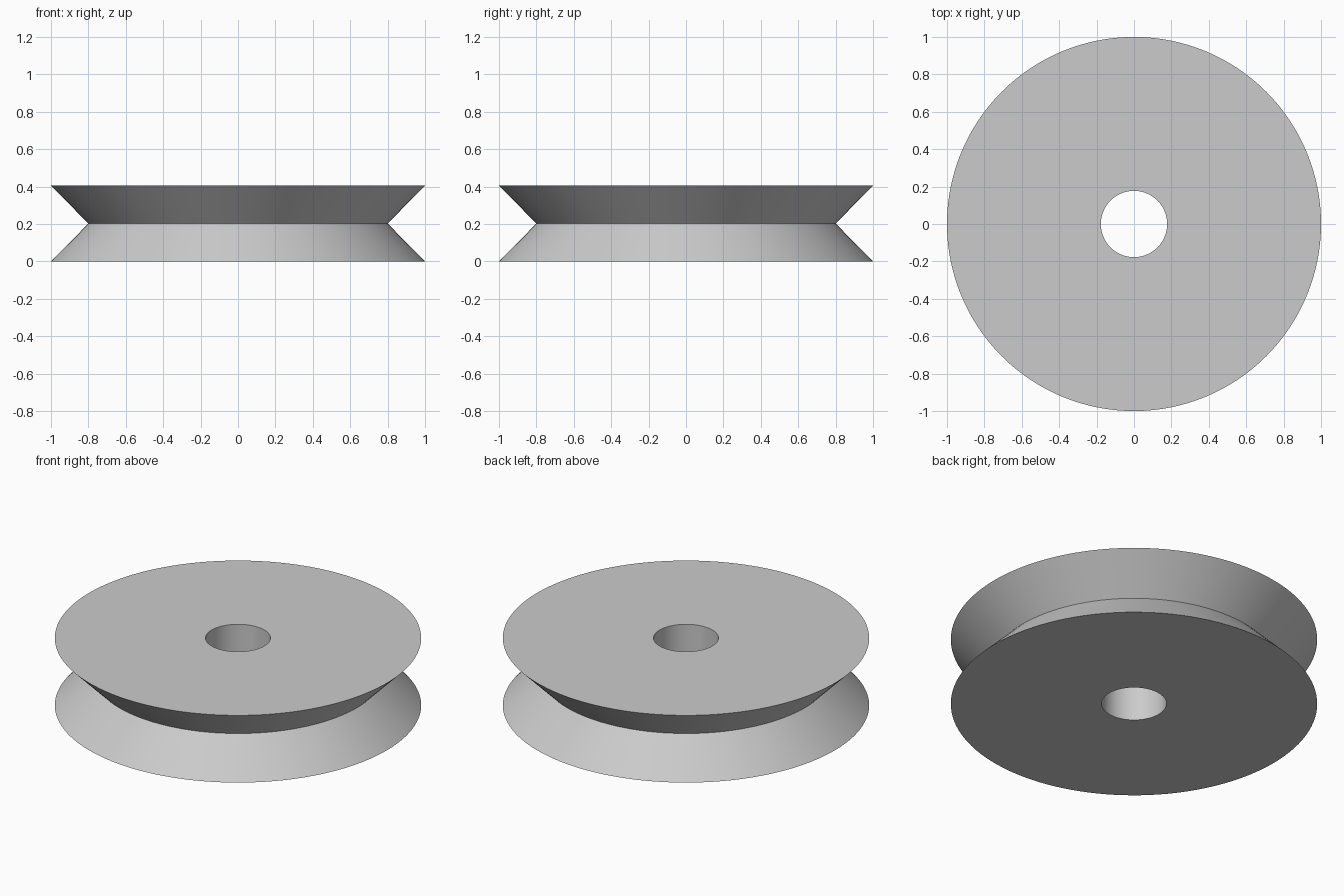
import bpy
import bmesh
from math import pi, radians
from mathutils import Vector

cube = bpy.data.objects.get("Cube")
if cube:
    bpy.data.objects.remove(cube, do_unlink=True)

RIM, GROOVE, BORE = 1.0, 0.8, 0.177
HEIGHT = 0.405
SEGMENTS = 128

# Single grey material
grey = bpy.data.materials.new("light_grey")
grey.use_nodes = True
colour = (0.6, 0.6, 0.6, 1)
grey.diffuse_color = colour
grey.node_tree.nodes["Principled BSDF"].inputs["Base Color"].default_value = colour

# Closed cross-section: bore, flat faces and V-shaped groove
profile = [(BORE, 0), (RIM, 0), (GROOVE, HEIGHT / 2), (RIM, HEIGHT), (BORE, HEIGHT)]
bm = bmesh.new()
verts = [bm.verts.new((r, 0, z)) for r, z in profile]
edges = [bm.edges.new((v, verts[(i + 1) % len(verts)])) for i, v in enumerate(verts)]

# Revolve the cross-section around the axle
bmesh.ops.spin(bm, geom=verts + edges, cent=Vector(), axis=Vector((0, 0, 1)),
               angle=2 * pi, steps=SEGMENTS, use_merge=False)
bmesh.ops.remove_doubles(bm, verts=bm.verts[:], dist=0.0001)
bmesh.ops.recalc_face_normals(bm, faces=bm.faces[:])

mesh = bpy.data.meshes.new("pulley_wheel")
bm.to_mesh(mesh)
bm.free()
mesh.materials.append(grey)
wheel = bpy.data.objects.new("pulley_wheel", mesh)
bpy.context.collection.objects.link(wheel)

# Smooth round surfaces with crisp rims
bpy.ops.object.select_all(action='DESELECT')
wheel.select_set(True)
bpy.context.view_layer.objects.active = wheel
bpy.ops.object.shade_smooth_by_angle(angle=radians(30))
